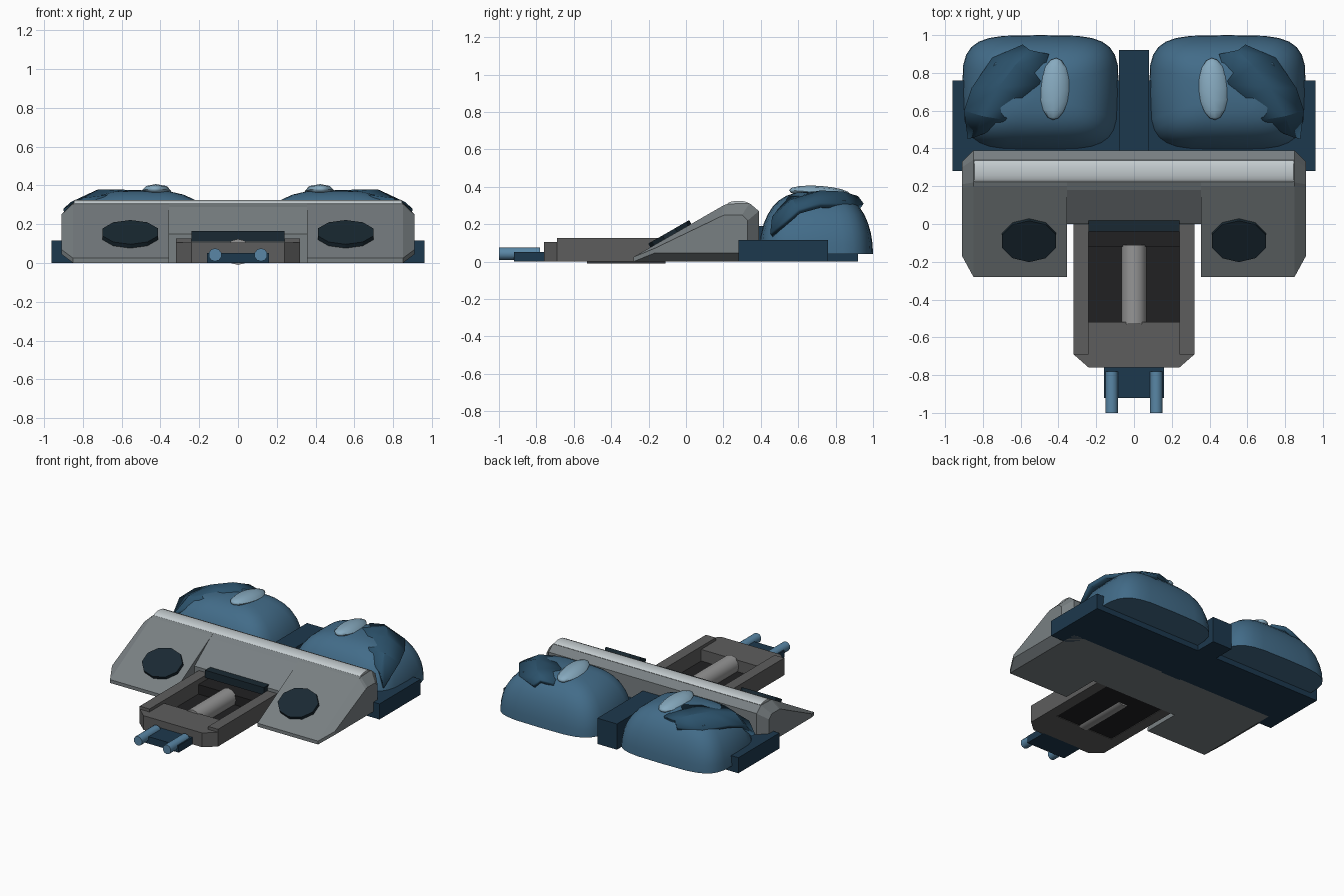
import bpy, bmesh
from math import sin, cos, pi, radians
from mathutils import Matrix, Vector

if "Cube" in bpy.data.objects:
    bpy.data.objects.remove(bpy.data.objects["Cube"])


def mat(name, r, g, b):
    m = bpy.data.materials.new(name)
    m.diffuse_color = (r, g, b, 1)
    m.use_nodes = True
    m.node_tree.nodes["Principled BSDF"].inputs["Base Color"].default_value = m.diffuse_color
    return m


BLUE = mat("blue", 0.055, 0.15, 0.25)
DEEP = mat("deep_blue", 0.025, 0.085, 0.15)
NAVY = mat("navy", 0.012, 0.04, 0.075)
PALE = mat("pale_blue", 0.24, 0.40, 0.52)
PRONG = mat("prong_blue", 0.10, 0.24, 0.38)
STEEL = mat("steel_grey", 0.19, 0.215, 0.225)
SILVER = mat("silver", 0.55, 0.60, 0.62)
BLACK = mat("black", 0.015, 0.015, 0.016)
INK = mat("ink", 0.010, 0.022, 0.032)
TRAY = mat("tray_grey", 0.11, 0.11, 0.11)
SHAFT = mat("shaft_grey", 0.30, 0.30, 0.30)


def finish(name, bm, material, mirror=False, smooth=None, thick=0):
    bmesh.ops.recalc_face_normals(bm, faces=bm.faces[:])
    me = bpy.data.meshes.new(name)
    bm.to_mesh(me)
    bm.free()
    ob = bpy.data.objects.new(name, me)
    bpy.context.collection.objects.link(ob)
    me.materials.append(material)
    if thick:
        s = ob.modifiers.new("thickness", 'SOLIDIFY')
        s.thickness, s.offset = thick, -1
    if mirror:
        ob.modifiers.new("mirror", 'MIRROR').use_mirror_merge = False
    if smooth:
        bpy.ops.object.select_all(action='DESELECT')
        ob.select_set(True)
        bpy.context.view_layer.objects.active = ob
        bpy.ops.object.shade_smooth_by_angle(angle=radians(smooth))
    return ob


def loft(name, rings, material, **kw):
    """Skin closed rings of points and cap both ends."""
    bm = bmesh.new()
    vs = [[bm.verts.new(p) for p in r] for r in rings]
    n = len(rings[0])
    for a, b in zip(vs, vs[1:]):
        for i in range(n):
            j = (i + 1) % n
            bm.faces.new((a[i], a[j], b[j], b[i]))
    bm.faces.new(vs[0])
    bm.faces.new(vs[-1])
    return finish(name, bm, material, **kw)


def box(name, x0, x1, y0, y1, z0, z1, material, **kw):
    ring = [(x0, y0), (x1, y0), (x1, y1), (x0, y1)]
    return loft(name, [[(x, y, z) for x, y in ring] for z in (z0, z1)], material, **kw)


def side(profile, x):
    return [(x, y, z) for y, z in profile]


# Sloped console: two chamfered wings and a steeper centre panel
wing = [(-.28, 0), (-.28, .025), (.20, .30), (.22, .308), (.34, .312), (.39, .27), (.39, 0)]
wing_end = [(-.17, .045), (-.17, .07), (.19, .243), (.21, .25), (.30, .25), (.33, .22), (.33, .045)]
loft("console_wing", [side(wing, .355), side(wing, .85), side(wing_end, .91)], STEEL, mirror=True)
centre = [(0, 0), (0, .15), (.18, .288), (.22, .308), (.34, .312), (.39, .27), (.39, 0)]
loft("console_centre", [side(centre, -.355), side(centre, .355)], STEEL)

# Rounded rail along the top of the console
rail = [(.28 + .06 * cos(2 * pi * i / 16), .305 + .02 * sin(2 * pi * i / 16)) for i in range(16)]
loft("top_rail", [side(rail, -.845), side(rail, .845)], SILVER, smooth=50)

# Ten-sided dark pads on the wings
bm = bmesh.new()
bmesh.ops.create_cone(bm, cap_ends=True, segments=10, radius1=1, radius2=1, depth=1,
                      matrix=Matrix.Translation((.555, -.085, .146))
                      @ Matrix.Rotation(radians(29.8), 4, 'X')
                      @ Matrix.Diagonal((.15, .126, .03, 1)))
finish("wing_pad", bm, INK, mirror=True)

# Dark lip where the tray meets the console
box("console_lip", -.24, .24, -.04, .02, .11, .165, INK)

# Rear base with raised divider between the domes
box("rear_base", -.96, .96, .28, .76, 0, .115, NAVY)
box("dome_divider", -.08, .08, .38, .92, 0, .19, NAVY)


# Rounded-square domes
def spow(v, e):
    return abs(v) ** e * (1 if v >= 0 else -1)


rings = []
for k in range(10):
    u = k / 9 * pi / 2 * .985
    s = cos(u) ** .65
    rings.append([(.495 + .415 * s * spow(cos(t), .5),
                   .695 + .305 * s * spow(sin(t), .5), .04 + .335 * sin(u))
                  for t in (2 * pi * i / 28 for i in range(28))])
loft("dome", rings, BLUE, mirror=True, smooth=50)

# Faceted shell over the outer rear of each dome (outer, middle, inner points)
rows = [
    [(.88, .45, .15), (.84, .46, .24), (.79, .48, .26)],
    [(.90, .60, .28), (.80, .57, .335), (.68, .55, .35)],
    [(.86, .72, .315), (.72, .72, .38), (.59, .67, .372)],
    [(.75, .88, .31), (.63, .84, .375), (.50, .74, .376)],
    [(.59, .95, .31), (.55, .92, .35), (.45, .90, .34)],
]
bm = bmesh.new()
vs = [[bm.verts.new(p) for p in r] for r in rows]
for a, b in zip(vs, vs[1:]):
    for i in range(2):
        bm.faces.new((a[i], a[i + 1], b[i + 1], b[i]))
finish("dome_shell", bm, DEEP, mirror=True, thick=.03, smooth=25)

# Pale elongated knob on each dome
bm = bmesh.new()
bmesh.ops.create_uvsphere(bm, u_segments=8, v_segments=8, radius=1,
                          matrix=Matrix.Translation((.42, .715, .37))
                          @ Matrix.Rotation(radians(-4), 4, 'X')
                          @ Matrix.Rotation(radians(3), 4, 'Z')
                          @ Matrix.Diagonal((.077, .165, .035, 1))
                          @ Matrix.Rotation(radians(90), 4, 'X'))
finish("dome_knob", bm, PALE, mirror=True, smooth=50)

# Front tray: side walls, chamfered nose, dark floor and step
box("tray_wall", .24, .32, -.69, .05, 0, .127, TRAY, mirror=True)
nose = [(-.32, -.52), (-.32, -.69), (-.24, -.76), (.24, -.76), (.32, -.69), (.32, -.52)]
loft("tray_nose", [[(x, y, z) for x, y in nose] for z in (0, .105)], TRAY)
box("tray_floor", -.24, .24, -.52, 0, .004, .02, BLACK)
box("tray_step", -.24, .24, -.12, 0, .02, .09, BLACK)


# Rods running front to back
def rod(name, x, z, r, y0, y1, n, material, **kw):
    ring = [(x + r * sin(2 * pi * i / n), z + r * cos(2 * pi * i / n)) for i in range(n)]
    return loft(name, [[(a, y, b) for a, b in ring] for y in (y0, y1)], material, **kw)


rod("tray_shaft", 0, .057, .067, -.53, -.11, 12, SHAFT, smooth=40)

# Plug with two prongs at the front
box("plug", -.16, .16, -.92, -.75, 0, .052, NAVY)
rod("plug_prong", .118, .042, .034, -1, -.78, 10, PRONG, mirror=True, smooth=40)
